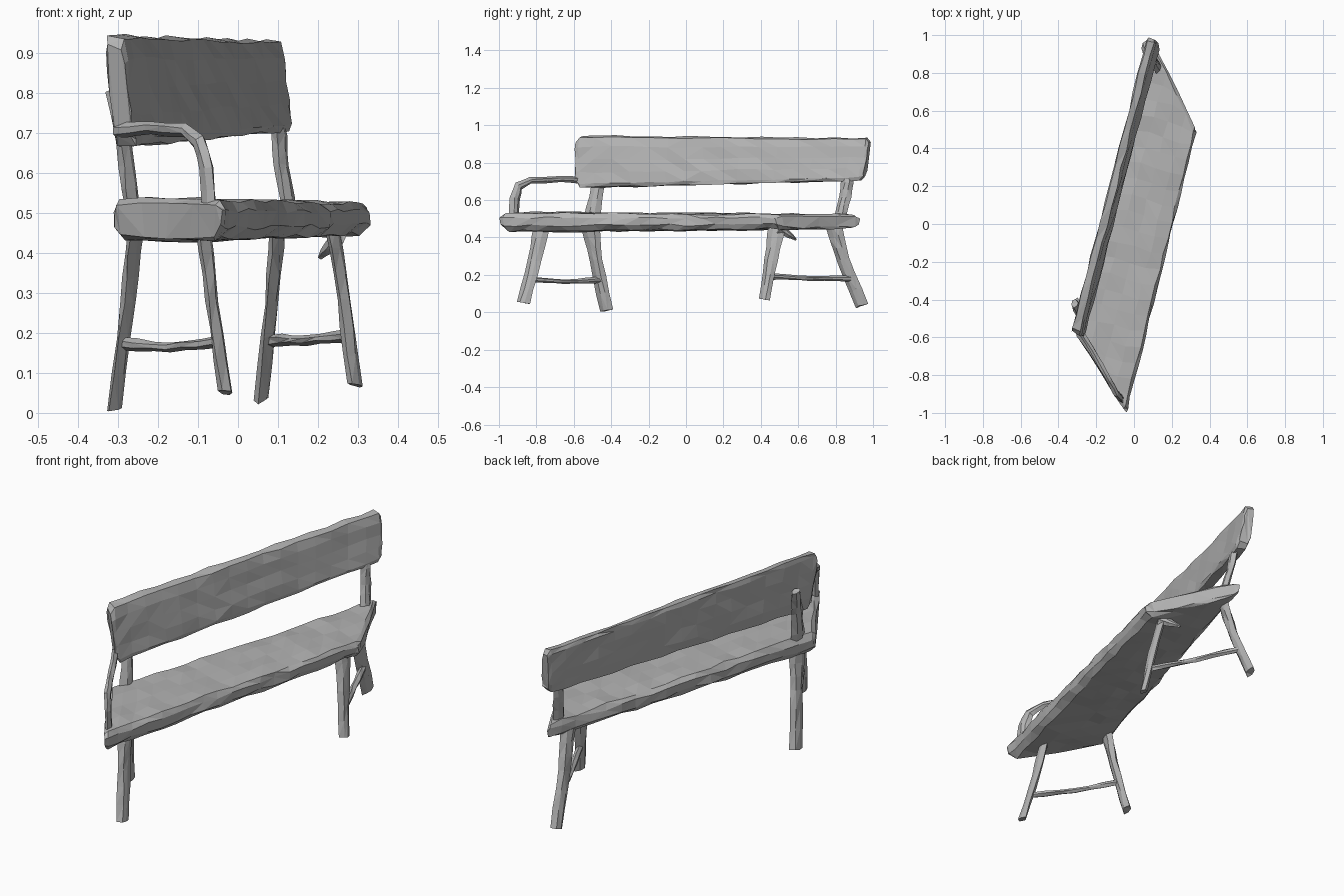
import bpy, bmesh, random
from mathutils import Vector

random.seed(7)
cube = bpy.data.objects.get("Cube")
if cube:
    bpy.data.objects.remove(cube, do_unlink=True)

wood = bpy.data.materials.new("weathered grey wood")
wood.use_nodes = True
GREY = (0.45, 0.45, 0.45, 1)
wood.diffuse_color = GREY
wood.node_tree.nodes["Principled BSDF"].inputs["Base Color"].default_value = GREY


def rough(p, amount):
    return p + Vector([random.uniform(-amount, amount) for _ in range(3)])


def loft(name, rings):
    """Skin closed rings of points into one faceted, flat shaded solid."""
    bm = bmesh.new()
    loops = [[bm.verts.new(p) for p in ring] for ring in rings]
    n = len(loops[0])
    for a, b in zip(loops, loops[1:]):
        for i in range(n):
            j = (i + 1) % n
            bm.faces.new((a[i], a[j], b[j], b[i]))
    bm.faces.new(loops[0][::-1])
    bm.faces.new(loops[-1])
    bmesh.ops.triangulate(bm, faces=bm.faces[:])
    bmesh.ops.recalc_face_normals(bm, faces=bm.faces[:])
    mesh = bpy.data.meshes.new(name)
    bm.to_mesh(mesh)
    bm.free()
    mesh.materials.append(wood)
    obj = bpy.data.objects.new(name, mesh)
    bpy.context.collection.objects.link(obj)


def plank(name, near, far, outline, steps, jitter):
    """Hewn board between two quads (back low, front low, front high, back high)."""
    near, far = [[Vector(c) for c in quad] for quad in (near, far)]
    stations = [0, 0.012] + [k / steps for k in range(1, steps)] + [0.988, 1]
    rings = []
    for s in stations:
        bl, fl, fh, bh = [a.lerp(b, s) for a, b in zip(near, far)]
        squeeze = 0.8 if s in (0, 1) else 1
        ring = []
        for u, v in outline:
            v = 0.5 + (v - 0.5) * squeeze
            ring.append(rough(bl.lerp(fl, u).lerp(bh.lerp(fh, u), v), jitter))
        rings.append(ring)
    loft(name, rings)


def pole(name, path, side, thin, jitter=0.003, steps=3):
    """Six-sided whittled stick; each path point is x, y, z, half width."""
    side = Vector(side).normalized()
    pts = [(Vector(p[:3]), p[3]) for p in path]
    fine = []
    for (p, w), (q, x) in zip(pts, pts[1:]):
        fine += [(p.lerp(q, k / steps), w + (x - w) * k / steps) for k in range(steps)]
    fine.append(pts[-1])
    rings = []
    for i, (p, w) in enumerate(fine):
        tangent = fine[min(i + 1, len(fine) - 1)][0] - fine[max(i - 1, 0)][0]
        wide = tangent.cross(side).normalized()
        t = min(thin, w)
        hexagon = ((1, .35), (1, -.35), (0.1, -1), (-1, -.4), (-1, .4), (-0.1, 1))
        rings.append([rough(p + side * t * a + wide * w * b, jitter) for a, b in hexagon])
    loft(name, rings)


# Seat board, skewed in plan
seat_outline = [(.07, .04), (.3, 0), (.5, 0), (.7, 0), (.93, .04), (1, .3), (1, .72),
                (.96, .97), (.75, 1), (.5, .98), (.25, 1), (.04, .97), (0, .72), (0, .3)]
plank("seat",
      [(-.31, -.57, .43), (-.04, -.99, .43), (-.04, -1, .535), (-.31, -.57, .535)],
      [(.12, .93, .445), (.325, .49, .445), (.33, .49, .525), (.12, .93, .525)],
      seat_outline, 18, .006)

# Backrest board, leaning back
back_outline = [(.15, 0), (.85, 0), (1, .08), (1, .3), (1, .55), (1, .8), (.9, .98),
                (.1, 1), (0, .92), (0, .7), (0, .45), (0, .2)]
plank("backrest",
      [(-.31, -.54, .665), (-.255, -.59, .665), (-.29, -.595, .94), (-.332, -.57, .945)],
      [(.085, .96, .705), (.137, .94, .705), (.112, .985, .93), (.07, .99, .93)],
      back_outline, 16, .005)

# Splayed legs
across = (.97, -.25, 0)
legs = {
    "leg_near_back": [(-.255, -.51, .46, .05), (-.275, -.48, .28, .036), (-.31, -.425, .008, .036)],
    "leg_near_front": [(-.085, -.77, .46, .045), (-.065, -.81, .28, .036), (-.03, -.87, .05, .036)],
    "leg_far_back": [(.10, .79, .47, .045), (.085, .84, .28, .036), (.06, .94, .036, .036)],
    "leg_far_front": [(.235, .49, .47, .05), (.265, .455, .28, .036), (.293, .42, .07, .03)],
}
for name, path in legs.items():
    pole(name, path, across, .015)

# Stretchers between each pair of legs
crosswise = (.85, .5, 0)
pole("stretcher_near", [(-.29, -.46, .172, .017), (-.17, -.65, .163, .013),
                        (-.05, -.84, .178, .016)], crosswise, .014)
pole("stretcher_far", [(.08, .88, .18, .016), (.17, .67, .182, .013),
                       (.275, .45, .192, .016)], crosswise, .014)

# Uprights carrying the backrest
pole("upright_near", [(-.262, -.505, .5, .042), (-.285, -.47, .67, .036),
                      (-.312, -.42, .8, .025)], across, .016)
pole("upright_far", [(.13, .82, .5, .03), (.11, .85, .62, .034),
                     (.098, .87, .73, .034)], across, .016)

# Bent armrest and a small broken brace
pole("armrest", [(-.30, -.54, .705, .02), (-.22, -.67, .712, .017), (-.13, -.83, .705, .018),
                 (-.095, -.895, .675, .025), (-.078, -.915, .61, .031),
                 (-.07, -.92, .5, .031)], crosswise, .014, .002, 2)
pole("brace_stub", [(.255, .50, .45, .03), (.23, .55, .415, .018),
                    (.205, .59, .388, .004)], crosswise, .014, .002, 2)
